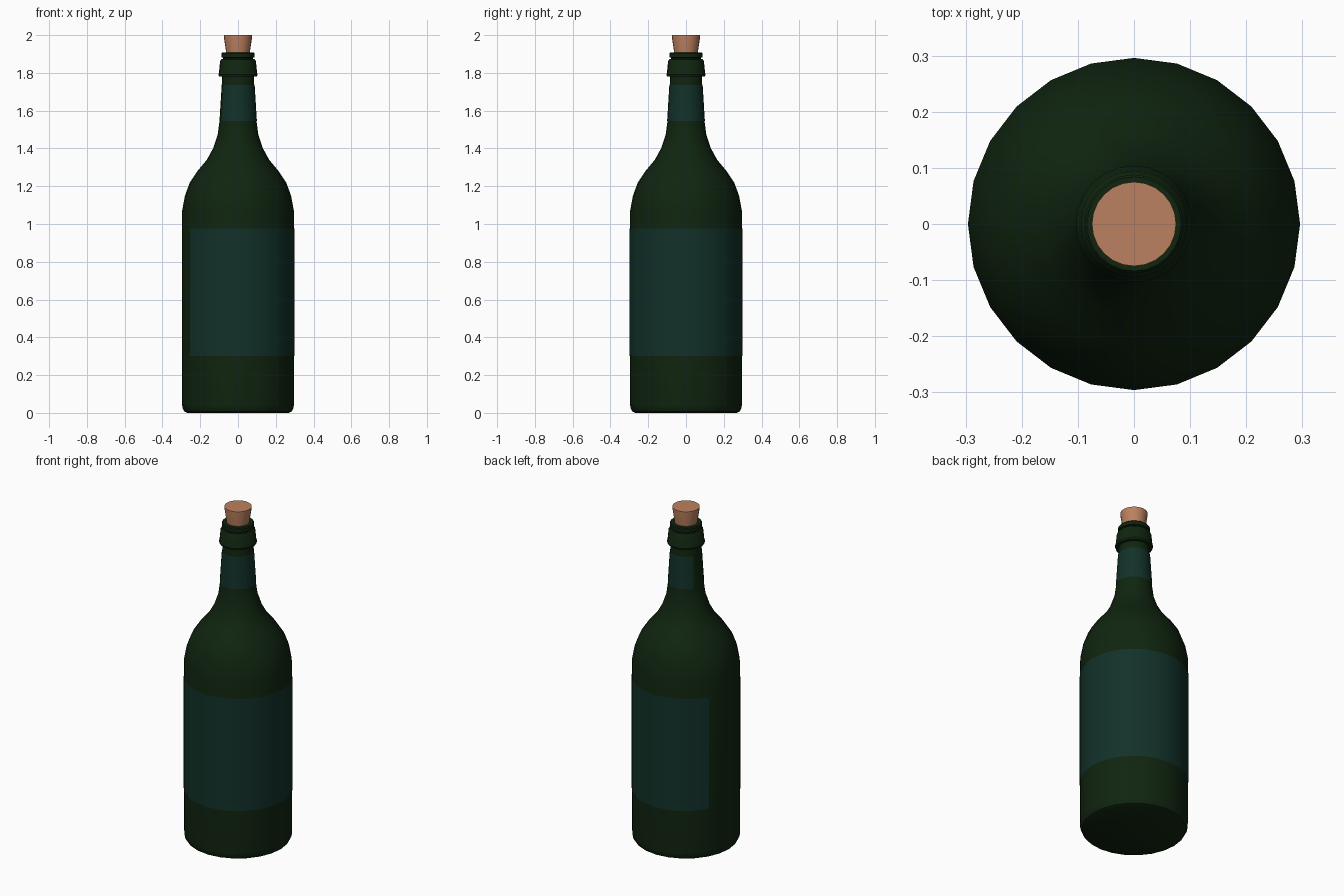
import bpy, bmesh, math

if "Cube" in bpy.data.objects:
    bpy.data.objects.remove(bpy.data.objects["Cube"])

SIDES = 24

def material(name, rgb):
    m = bpy.data.materials.new(name)
    m.diffuse_color = (*rgb, 1)
    m.use_nodes = True
    m.node_tree.nodes["Principled BSDF"].inputs["Base Color"].default_value = m.diffuse_color
    return m

glass = material("dark green glass", (0.005, 0.018, 0.005))
paper = material("dark teal label", (0.006, 0.031, 0.022))
cork_mat = material("cork brown", (0.50, 0.22, 0.115))

def finish(name, bm, mat, angle=35):
    me = bpy.data.meshes.new(name)
    bm.to_mesh(me)
    bm.free()
    me.materials.append(mat)
    ob = bpy.data.objects.new(name, me)
    bpy.context.collection.objects.link(ob)
    bpy.ops.object.select_all(action='DESELECT')
    bpy.context.view_layer.objects.active = ob
    ob.select_set(True)
    bpy.ops.object.shade_smooth_by_angle(angle=math.radians(angle))
    return ob

def lathe(name, profile, mat):
    """Revolve (radius, z) points listed bottom to top, with capped ends."""
    bm = bmesh.new()
    rings = []
    for r, z in profile:
        rings.append([bm.verts.new((r * math.cos(2 * math.pi * i / SIDES),
                                    r * math.sin(2 * math.pi * i / SIDES), z))
                      for i in range(SIDES)])
    for a, b in zip(rings, rings[1:]):
        for i in range(SIDES):
            j = (i + 1) % SIDES
            bm.faces.new((a[i], a[j], b[j], b[i]))
    bm.faces.new(rings[0][::-1])
    bm.faces.new(rings[-1])
    return finish(name, bm, mat)

def label(name, z0, z1, r0, r1, corner):
    """Thin wrap with clipped corners, leaving a 60 degree gap on the -x side."""
    bm = bmesh.new()
    step = 360 / SIDES
    clip = 2.0
    angles = [-150, -150 + clip] + [-150 + step * i for i in range(1, 20)] + [150 - clip, 150]
    cols = []
    for k, deg in enumerate(angles):
        inset = corner if k in (0, len(angles) - 1) else 0
        # stay on the flat facets of the bottle
        off = (deg % step) - step / 2
        flat = math.cos(math.radians(step / 2)) / math.cos(math.radians(off))
        a = math.radians(deg)
        col = []
        for z in (z0 + inset, z1 - inset):
            t = (z - z0) / (z1 - z0)
            r = (r0 + (r1 - r0) * t) * flat
            col.append(bm.verts.new((r * math.cos(a), r * math.sin(a), z)))
        cols.append(col)
    for a, b in zip(cols, cols[1:]):
        bm.faces.new((a[0], b[0], b[1], a[1]))
    return finish(name, bm, paper)

# Bottle body, shoulder and neck
lathe("bottle_body", [
    (0.268, 0.0), (0.285, 0.008), (0.294, 0.025), (0.296, 0.045), (0.296, 1.07),
    (0.281, 1.15), (0.255, 1.22), (0.215, 1.28), (0.165, 1.34), (0.132, 1.40),
    (0.108, 1.47), (0.0985, 1.54), (0.086, 1.74), (0.084, 1.78)], glass)

# Collar and lip at the mouth
lathe("neck_collar", [
    (0.083, 1.780), (0.101, 1.782), (0.104, 1.792), (0.101, 1.80), (0.095, 1.862),
    (0.088, 1.872), (0.079, 1.873)], glass)
lathe("mouth_lip", [
    (0.079, 1.865), (0.079, 1.880), (0.088, 1.882), (0.088, 1.902), (0.084, 1.907),
    (0.062, 1.907)], glass)

# Labels
label("body_label", 0.30, 0.975, 0.2985, 0.2985, 0.012)
label("neck_label", 1.545, 1.735, 0.1000, 0.0882, 0.004)

# Tapered cork
lathe("cork", [(0.059, 1.88), (0.062, 1.905), (0.075, 1.992), (0.075, 2.0)], cork_mat)
